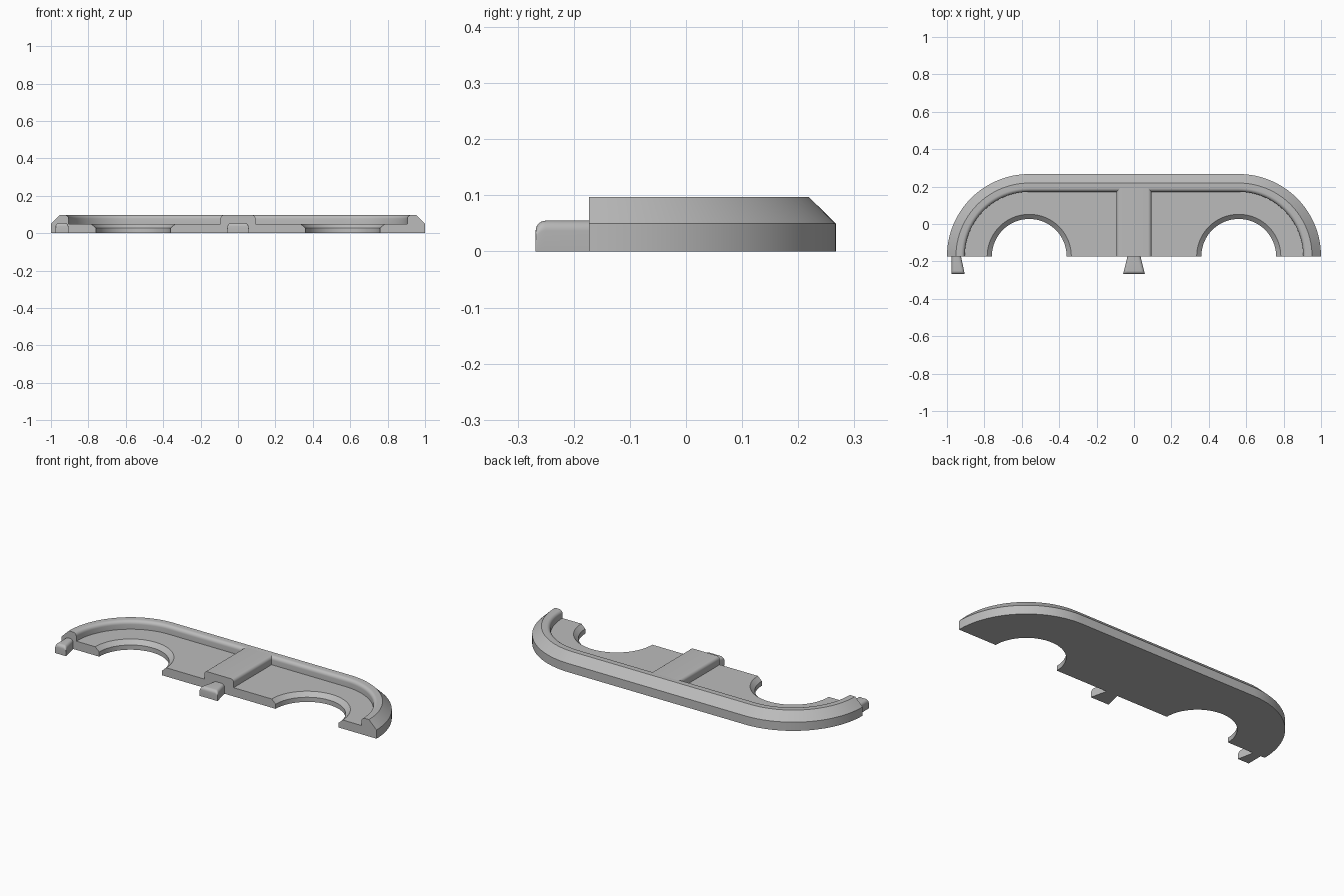
import bpy, bmesh, math

cube = bpy.data.objects.get("Cube")
if cube:
    bpy.data.objects.remove(cube, do_unlink=True)

grey = bpy.data.materials.new("plain_grey")
grey.use_nodes = True
grey.diffuse_color = (0.5, 0.5, 0.5, 1)
grey.node_tree.nodes["Principled BSDF"].inputs["Base Color"].default_value = (0.5, 0.5, 0.5, 1)

FRONT = -0.173    # straight front edge
CX = 0.56         # centre of each end curve and cup hole
R = 0.44          # outer end radius
FLOOR, TOP = 0.05, 0.097
STEPS = 32


def arc(cx, cy, r, a0, a1, n):
    """Points on an arc, angles in degrees."""
    angles = [math.radians(a0 + (a1 - a0) * i / n) for i in range(n + 1)]
    return [(cx + r * math.cos(a), cy + r * math.sin(a)) for a in angles]


def loft(name, rings, smooth=True):
    """Join closed rings of 3D points in order and cap both ends."""
    bm = bmesh.new()
    rows = [[bm.verts.new(p) for p in ring] for ring in rings]
    for a, b in zip(rows, rows[1:]):
        for i in range(len(a)):
            j = (i + 1) % len(a)
            bm.faces.new((a[i], a[j], b[j], b[i]))
    bm.faces.new(rows[0][::-1])
    bm.faces.new(rows[-1])
    bmesh.ops.recalc_face_normals(bm, faces=bm.faces)
    mesh = bpy.data.meshes.new(name)
    bm.to_mesh(mesh)
    bm.free()
    mesh.materials.append(grey)
    obj = bpy.data.objects.new(name, mesh)
    bpy.context.collection.objects.link(obj)
    bpy.ops.object.select_all(action="DESELECT")
    obj.select_set(True)
    bpy.context.view_layer.objects.active = obj
    if smooth:
        bpy.ops.object.shade_smooth_by_angle(angle=math.radians(30))
    return obj


def half_stadium(r):
    """Curved path from the right end round the back to the left end."""
    return arc(-CX, FRONT, r, 180, 90, STEPS) + arc(CX, FRONT, r, 90, 0, STEPS)


# Floor plate with two half-round cup holes, chamfered at their upper edge
def plate_ring(z, hole):
    outline = half_stadium(R)
    for side in (1, -1):
        outline += arc(side * CX, FRONT, hole, 0, 180, STEPS)
    return [(x, y, z) for x, y in outline]


loft("floor_plate", [plate_ring(0, 0.2), plate_ring(0.027, 0.2), plate_ring(FLOOR, 0.225)])

# Raised rim: outer chamfer, narrow flat top, rounded inner edge
rim_profile = [(0, FLOOR), (0.048, TOP)] + arc(0.075, TOP - 0.02, 0.02, 90, 0, 6) + [(0.095, FLOOR)]
paths = [half_stadium(R - d) for d, z in rim_profile]
loft("rim", [[(*path[i], z) for path, (d, z) in zip(paths, rim_profile)]
             for i in range(len(paths[0]))])


def rounded_section(x0, x1, z0, z1, r):
    """Cross-section with rounded upper corners."""
    return ([(x0, z0)] + arc(x0 + r, z1 - r, r, 180, 90, 6)
            + arc(x1 - r, z1 - r, r, 90, 0, 6) + [(x1, z0)])


# Central divider between the two trays
section = rounded_section(-0.093, 0.093, FLOOR, TOP, 0.018)
loft("divider", [[(x, y, z) for x, z in section] for y in (FRONT, 0.192)])


# Flared joining tabs on the front edge, rounded over the tip
def tab(name, root, tip):
    length, r, height = 0.095, 0.018, 0.055
    stations = [(0, 0)] + [(length - r + r * math.sin(a), r * (1 - math.cos(a)))
                           for a in [math.radians(15 * i) for i in range(7)]]
    rings = []
    for dist, drop in stations:
        t = dist / length
        x0, x1 = (root[k] + (tip[k] - root[k]) * t for k in (0, 1))
        rings.append([(x, FRONT - dist, z)
                      for x, z in rounded_section(x0, x1, 0, height - drop, 0.018)])
    loft(name, rings)


tab("center_tab", (-0.035, 0.035), (-0.058, 0.058))
tab("right_tab", (-0.975, -0.925), (-0.975, -0.905))
